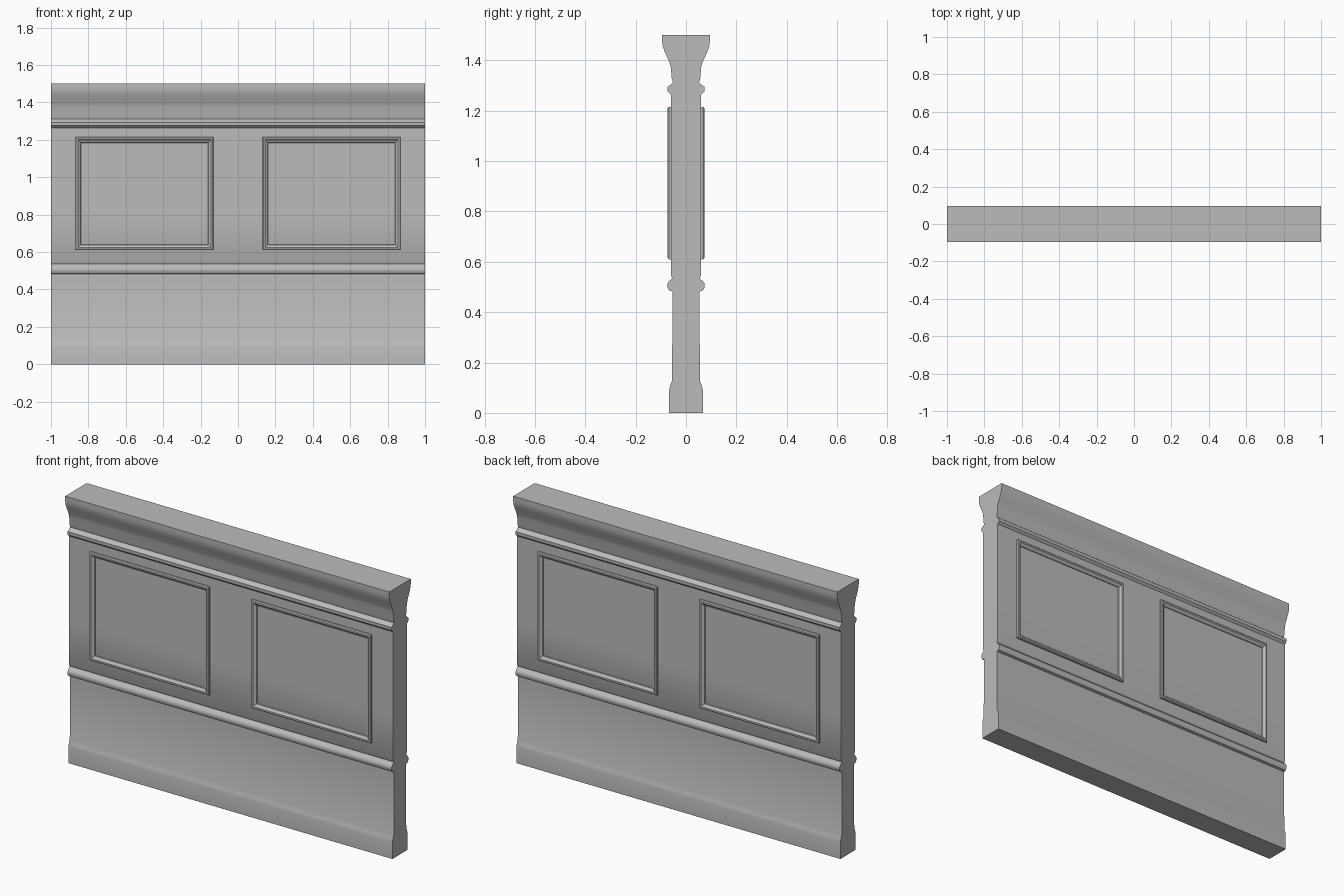
import bpy, bmesh, math

if "Cube" in bpy.data.objects:
    bpy.data.objects.remove(bpy.data.objects["Cube"])

stone = bpy.data.materials.new("grey stone")
stone.diffuse_color = (0.5, 0.5, 0.5, 1)
stone.use_nodes = True
stone.node_tree.nodes["Principled BSDF"].inputs["Base Color"].default_value = stone.diffuse_color


def finish(bm, name, angle):
    bmesh.ops.recalc_face_normals(bm, faces=bm.faces)
    me = bpy.data.meshes.new(name)
    bm.to_mesh(me)
    bm.free()
    me.materials.append(stone)
    ob = bpy.data.objects.new(name, me)
    bpy.context.collection.objects.link(ob)
    bpy.ops.object.select_all(action='DESELECT')
    ob.select_set(True)
    bpy.context.view_layer.objects.active = ob
    bpy.ops.object.shade_smooth_by_angle(angle=math.radians(angle))
    return ob


# wall cross-section: half thickness and height, mirrored for the back
half = [
    (0.067, 0), (0.067, 0.09), (0.063, 0.108), (0.055, 0.128),   # plinth
    (0.054, 0.482),                                              # lower wall
    (0.067, 0.486), (0.074, 0.499), (0.074, 0.513),              # lower bead
    (0.067, 0.524), (0.058, 0.53), (0.055, 0.537), (0.06, 0.546),
    (0.06, 0.8), (0.06, 1.264),                                  # panel wall
    (0.073, 1.276), (0.074, 1.294), (0.062, 1.302),              # upper bead
    (0.052, 1.311), (0.057, 1.33), (0.06, 1.372), (0.067, 1.395),  # cornice
    (0.085, 1.435), (0.092, 1.455), (0.095, 1.475), (0.095, 1.5),
]
outline = [(-y, z) for y, z in half] + [(y, z) for y, z in reversed(half)]
bm = bmesh.new()
ends = [[bm.verts.new((x, y, z)) for y, z in outline] for x in (-1, 1)]
for end in ends:
    bm.faces.new(end)
n = len(outline)
for i in range(n):
    j = (i + 1) % n
    bm.faces.new((ends[0][i], ends[0][j], ends[1][j], ends[1][i]))
finish(bm, "moulded_wall", 40)

# mitred picture-frame moulding: inset from outer edge and distance from wall centre
section = [(0, 0.058), (0, 0.068), (0.005, 0.073), (0.014, 0.073),
           (0.019, 0.068), (0.029, 0.064), (0.032, 0.058)]


def panel_frame(name, cx, side):
    bm = bmesh.new()
    w, z0, z1 = 0.37, 0.61, 1.215
    loops = [[bm.verts.new((x, side * d, z)) for x, z in (
        (cx - w + t, z0 + t), (cx + w - t, z0 + t),
        (cx + w - t, z1 - t), (cx - w + t, z1 - t))] for t, d in section]
    m = len(loops)
    for a in range(m):                       # closed ring, back face hidden in wall
        p, q = loops[a], loops[(a + 1) % m]
        for i in range(4):
            j = (i + 1) % 4
            bm.faces.new((p[i], p[j], q[j], q[i]))
    finish(bm, name, 30)


for side, face in ((-1, "front"), (1, "back")):
    for cx, lr in ((-0.5, "left"), (0.5, "right")):
        panel_frame(f"{face}_{lr}_panel_frame", cx, side)
